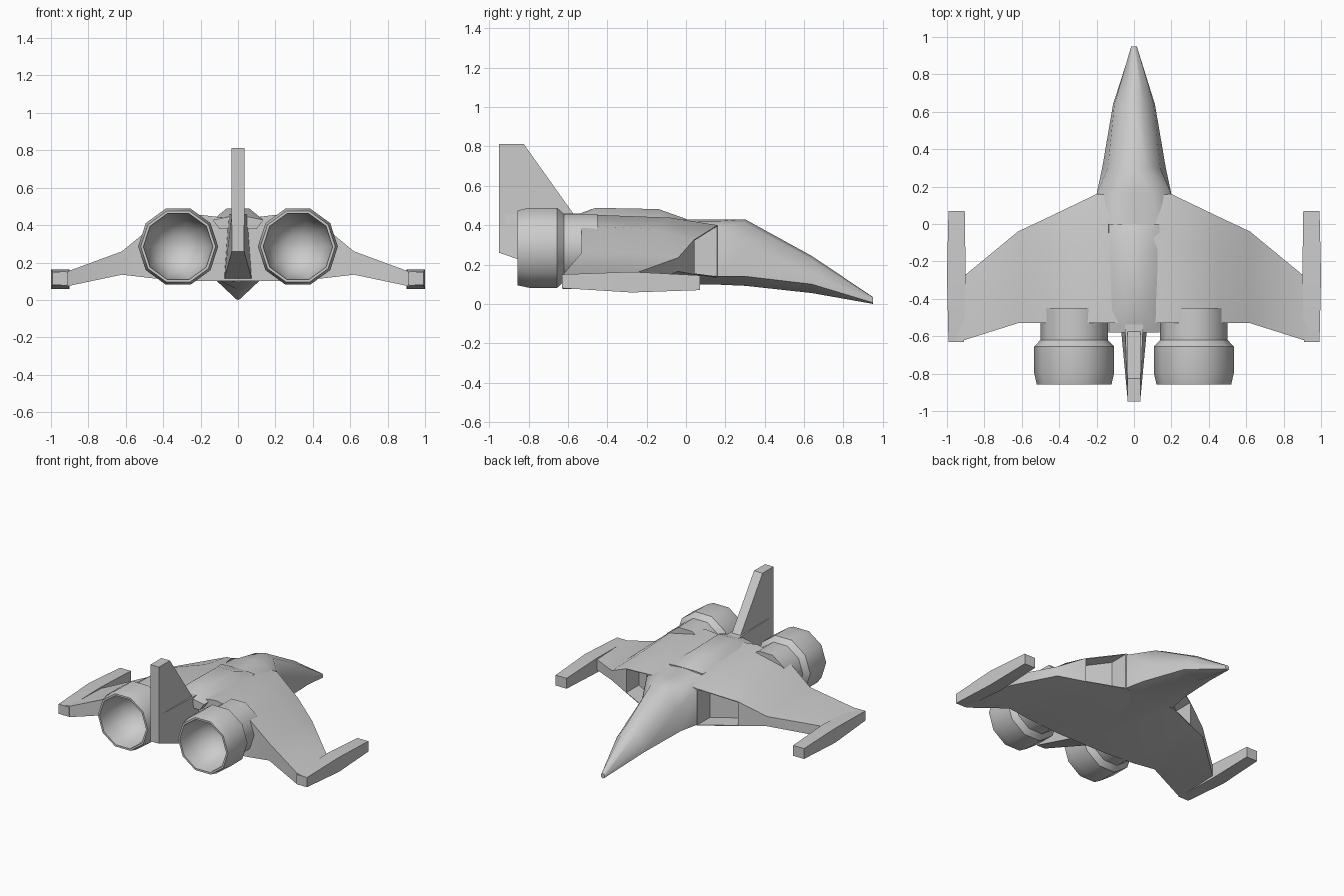
import bpy, bmesh, math
from mathutils import Vector

if "Cube" in bpy.data.objects:
    bpy.data.objects.remove(bpy.data.objects["Cube"])


def finish(name, bm, angle=40, mirror=False):
    bmesh.ops.recalc_face_normals(bm, faces=bm.faces[:])
    me = bpy.data.meshes.new(name)
    bm.to_mesh(me)
    bm.free()
    ob = bpy.data.objects.new(name, me)
    bpy.context.collection.objects.link(ob)
    bpy.context.view_layer.objects.active = ob
    ob.select_set(True)
    bpy.ops.object.shade_smooth_by_angle(angle=math.radians(angle))
    ob.select_set(False)
    if mirror:
        ob.modifiers.new("Mirror", 'MIRROR')
    return ob


def loft(rings, caps=True):
    """Skin a list of equal-length point rings; returns the bmesh and the face grid."""
    bm = bmesh.new()
    vs = [[bm.verts.new(p) for p in r] for r in rings]
    n = len(rings[0])
    grid = [[bm.faces.new((a[i], a[(i + 1) % n], b[(i + 1) % n], b[i]))
             for i in range(n)] for a, b in zip(vs, vs[1:])]
    if caps:
        bm.faces.new(vs[0])
        bm.faces.new(vs[-1])
    return bm, grid


def symmetric(y, half):
    """Closed ring at y from half a section listed top centre to bottom centre."""
    left = [(-x, z) for x, z in reversed(half) if x > 0]
    return [(x, y, z) for x, z in half + left]


# Fuselage with long drooping nose
sections = [
    (0.95, [(0, .035), (.009, .034), (.015, .02), (.012, .006), (0, 0)]),
    (0.64, [(0, .243), (.05, .225), (.105, .15), (.112, .10), (0, .055)]),
    (0.30, [(0, .430), (.07, .41), (.14, .29), (.17, .14), (0, .092)]),
    (0.16, [(0, .430), (.10, .42), (.20, .39), (.20, .14), (0, .098)]),
    (-.52, [(0, .430), (.12, .43), (.20, .40), (.20, .12), (0, .10)]),
]
bm, _ = loft([symmetric(y, h) for y, h in sections])
finish("fuselage", bm, 50)

# Wings: stations of x, leading y / top z / bottom z, trailing y / top z / bottom z
stations = [
    (0, .15, .41, .12, -.53, .43, .10),
    (.20, .16, .40, .135, -.53, .455, .10),
    (.45, .04, .325, .15, -.53, .40, .115),
    (.62, -.04, .235, .165, -.53, .26, .135),
    (.905, -.275, .15, .075, -.62, .155, .075),
    (.96, -.275, .15, .075, -.63, .15, .08),
]
rings = []
for x, yl, tl, bl, yt, tt, bt in stations:
    ym = yl + (yt - yl) * .35
    rings.append([(x, yl, tl), (x, yl, bl), (x, ym, bl * .3 + bt * .7),
                  (x, yt, bt), (x, yt, tt), (x, ym, tl * .3 + tt * .7)])
bm, grid = loft(rings)
# Recessed air intake in the leading edge
intake = grid[1][0]
bmesh.ops.recalc_face_normals(bm, faces=bm.faces[:])
bmesh.ops.inset_individual(bm, faces=[intake], thickness=.007)
inner = bmesh.ops.extrude_discrete_faces(bm, faces=[intake])["faces"][0]
bmesh.ops.translate(bm, verts=inner.verts[:], vec=Vector((0, -.14, 0)))
finish("wings", bm, 40, mirror=True)

# Forward-pointing wing tip pods
pod = [(.07, .905, .992, .07, .145), (-.275, .90, 1.0, .058, .163),
       (-.63, .91, .992, .08, .15)]
bm, _ = loft([[(a, y, lo), (b, y, lo), (b, y, hi), (a, y, hi)]
              for y, a, b, lo, hi in pod])
finish("wing_tip_pods", bm, 30, mirror=True)

# Raised spine on the back
spine = [(0.0, .07, .432), (-.14, .062, .482), (-.46, .062, .488), (-.58, .05, .445)]
bm, _ = loft([symmetric(y, [(0, z), (w, z), (.135, .428), (.10, .38), (0, .38)])
              for y, w, z in spine])
finish("spine", bm, 40)

# Tapered tail boom below the fin
tail = [(-.50, .05, .075, .46, .105), (-.95, .033, .033, .46, .26)]
bm, _ = loft([[(-wt, y, hi), (wt, y, hi), (wb, y, lo), (-wb, y, lo)]
              for y, wt, wb, hi, lo in tail])
finish("tail_boom", bm, 30)

# Upright tail fin
fin = [(-.95, .813), (-.825, .813), (-.57, .455), (-.57, .40), (-.95, .40)]
bm, _ = loft([[(x, y, z) for y, z in fin] for x in (-.034, .034)])
finish("tail_fin", bm, 30)

# Ten-sided hollow engine nozzles
profile = [(.18, -.45), (.18, -.62), (.214, -.655), (.214, -.795), (.20, -.857),
           (.186, -.857), (.178, -.78), (.14, -.66), (.06, -.60)]
bm, _ = loft([[(.32 + r * math.cos(k * math.tau / 10), y,
                .285 + r * math.sin(k * math.tau / 10)) for k in range(10)]
              for r, y in profile])
finish("engine_nozzles", bm, 40, mirror=True)
